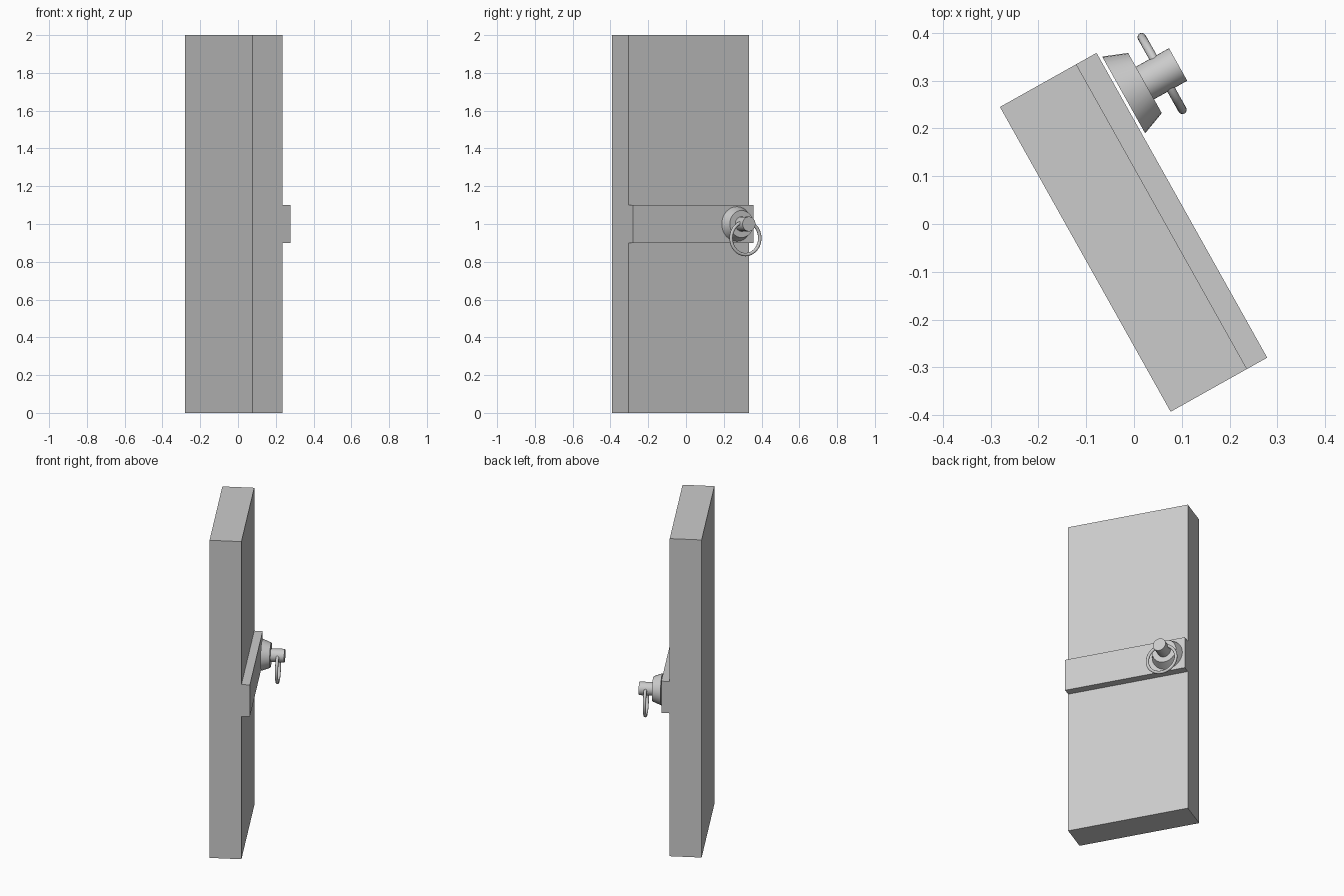
import bpy
from math import radians, pi
from mathutils import Matrix

if "Cube" in bpy.data.objects:
    bpy.data.objects.remove(bpy.data.objects["Cube"])

# Whole door is turned about the vertical axis; local +x is the outer face normal
TURN = Matrix.Rotation(radians(29.25), 4, 'Z')
KNOB_Y, KNOB_Z = 0.246, 1.0


def place(name, local, smooth=False):
    ob = bpy.context.object
    ob.name = name
    ob.data.transform(TURN @ local)
    if smooth:
        bpy.ops.object.shade_smooth_by_angle(angle=radians(35))
    return ob


def box(name, lo, hi):
    bpy.ops.mesh.primitive_cube_add(size=1)
    mid = [(a + b) / 2 for a, b in zip(lo, hi)]
    size = [b - a for a, b in zip(lo, hi)]
    return place(name, Matrix.Translation(mid) @ Matrix.Diagonal((*size, 1)))


def lathe_x(name, x0, x1, r0, r1):
    # round part whose axis is the door's normal
    bpy.ops.mesh.primitive_cone_add(vertices=32, radius1=r0, radius2=r1, depth=x1 - x0)
    local = Matrix.Translation(((x0 + x1) / 2, KNOB_Y, KNOB_Z)) @ Matrix.Rotation(pi / 2, 4, 'Y')
    return place(name, local, True)


# Door slab and cross band
box("door_slab", (-0.125, -0.38, 0), (0.058, 0.3505, 2))
box("cross_band", (0.058, -0.38, 0.9), (0.1065, 0.3505, 1.1))

# Handle: tapered rosette, shaft, hanging pull ring
lathe_x("handle_rosette", 0.113, 0.164, 0.092, 0.072)
lathe_x("handle_shaft", 0.160, 0.2435, 0.039, 0.039)
bpy.ops.mesh.primitive_torus_add(major_radius=0.087, minor_radius=0.009,
                                 major_segments=48, minor_segments=12)
place("pull_ring", Matrix.Translation((0.205, KNOB_Y, 0.925)) @ Matrix.Rotation(pi / 2, 4, 'Y'), True)
